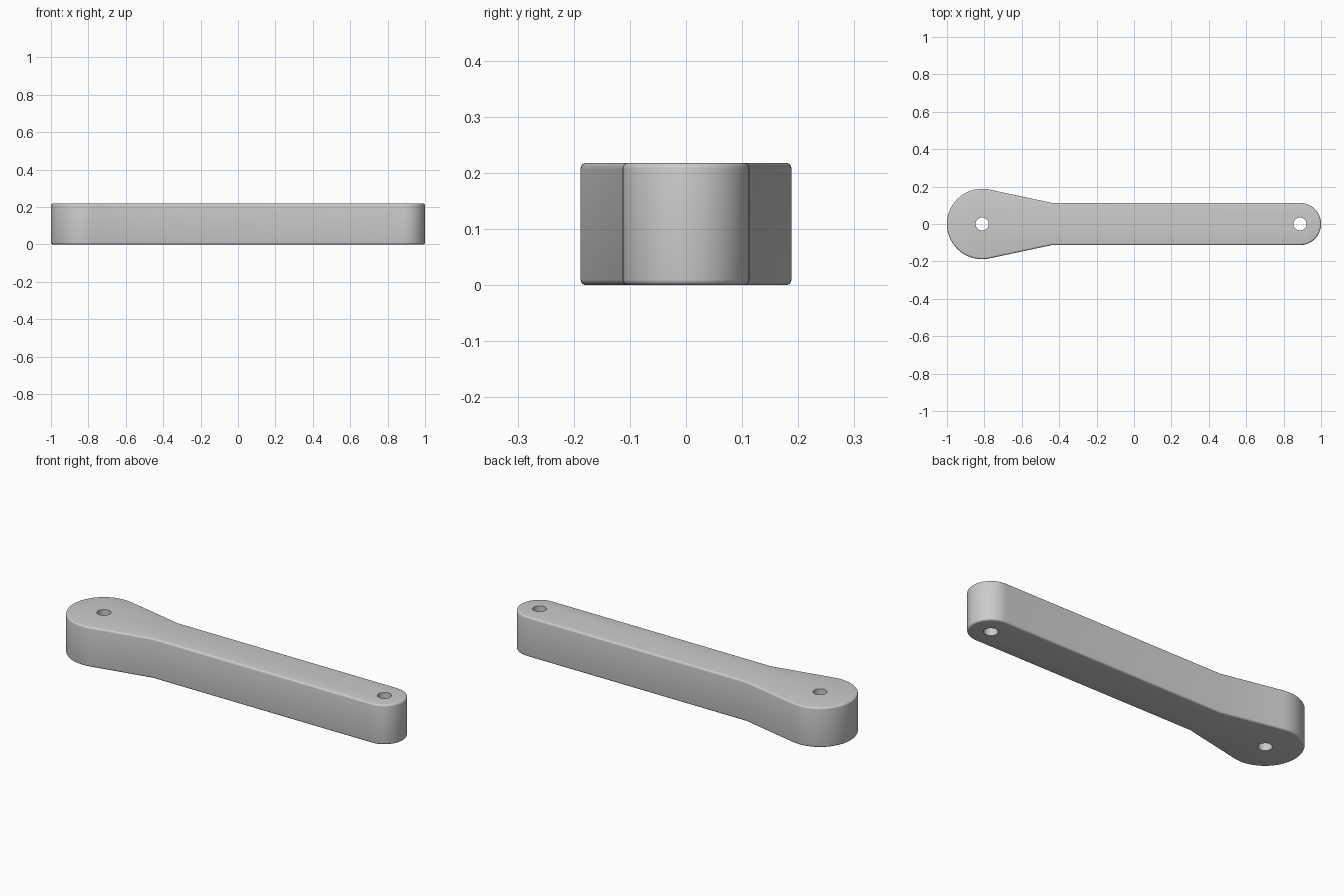
import bpy
import bmesh
from math import acos, atan2, cos, hypot, pi, radians, sin

cube = bpy.data.objects.get("Cube")
if cube:
    bpy.data.objects.remove(cube, do_unlink=True)

HEIGHT = 0.218
BIG_X, BIG_R = -0.812, 0.188
SMALL_X, SMALL_R = 0.887, 0.113
NECK_X = -0.44
HOLE_R = 0.035
EDGE = 0.01

grey = bpy.data.materials.new("plain grey")
grey.use_nodes = True
colour = (0.6, 0.6, 0.6, 1)
grey.diffuse_color = colour
grey.node_tree.nodes["Principled BSDF"].inputs["Base Color"].default_value = colour


def arc(x, r, start, end, steps):
    angles = [start + (end - start) * i / steps for i in range(steps + 1)]
    return [(x + r * cos(a), r * sin(a)) for a in angles]


# Outline: round small end, straight bar, taper tangent to the big round end
dx = NECK_X - BIG_X
tangent = atan2(SMALL_R, dx) + acos(BIG_R / hypot(dx, SMALL_R))
outline = arc(SMALL_X, SMALL_R, -pi / 2, pi / 2, 32)
outline.append((NECK_X, SMALL_R))
outline += arc(BIG_X, BIG_R, tangent, 2 * pi - tangent, 48)
outline.append((NECK_X, -SMALL_R))

# Lever arm: extruded outline with rounded rims
bm = bmesh.new()
base = bm.faces.new([bm.verts.new((x, y, 0)) for x, y in outline])
top = bmesh.ops.extrude_face_region(bm, geom=[base], use_keep_orig=True)
bmesh.ops.translate(bm, vec=(0, 0, HEIGHT),
                    verts=[v for v in top["geom"] if isinstance(v, bmesh.types.BMVert)])
bmesh.ops.recalc_face_normals(bm, faces=bm.faces)
rims = [e for e in bm.edges if abs(e.verts[0].co.z - e.verts[1].co.z) < 1e-5]
bmesh.ops.bevel(bm, geom=rims, offset=EDGE, segments=4, profile=0.5, affect='EDGES')
mesh = bpy.data.meshes.new("lever_arm")
bm.to_mesh(mesh)
bm.free()
mesh.materials.append(grey)
arm = bpy.data.objects.new("lever_arm", mesh)
bpy.context.collection.objects.link(arm)
bpy.context.view_layer.objects.active = arm

# Pin holes through both ends
for name, x in (("big_end_cutter", BIG_X), ("small_end_cutter", SMALL_X)):
    bpy.ops.mesh.primitive_cylinder_add(vertices=32, radius=HOLE_R, depth=HEIGHT * 2,
                                        location=(x, 0, HEIGHT / 2))
    cutter = bpy.context.object
    cutter.name = name
    cutter.hide_render = True
    cutter.data.materials.append(grey)
    cut = arm.modifiers.new(name, 'BOOLEAN')
    cut.object = cutter
    cut.operation = 'DIFFERENCE'
    cut.solver = 'EXACT'
    bpy.context.view_layer.objects.active = arm
    bpy.ops.object.modifier_apply(modifier=cut.name)
    bpy.data.objects.remove(cutter, do_unlink=True)

bpy.ops.object.select_all(action='DESELECT')
arm.select_set(True)
bpy.context.view_layer.objects.active = arm
bpy.ops.object.shade_smooth_by_angle(angle=radians(30))
